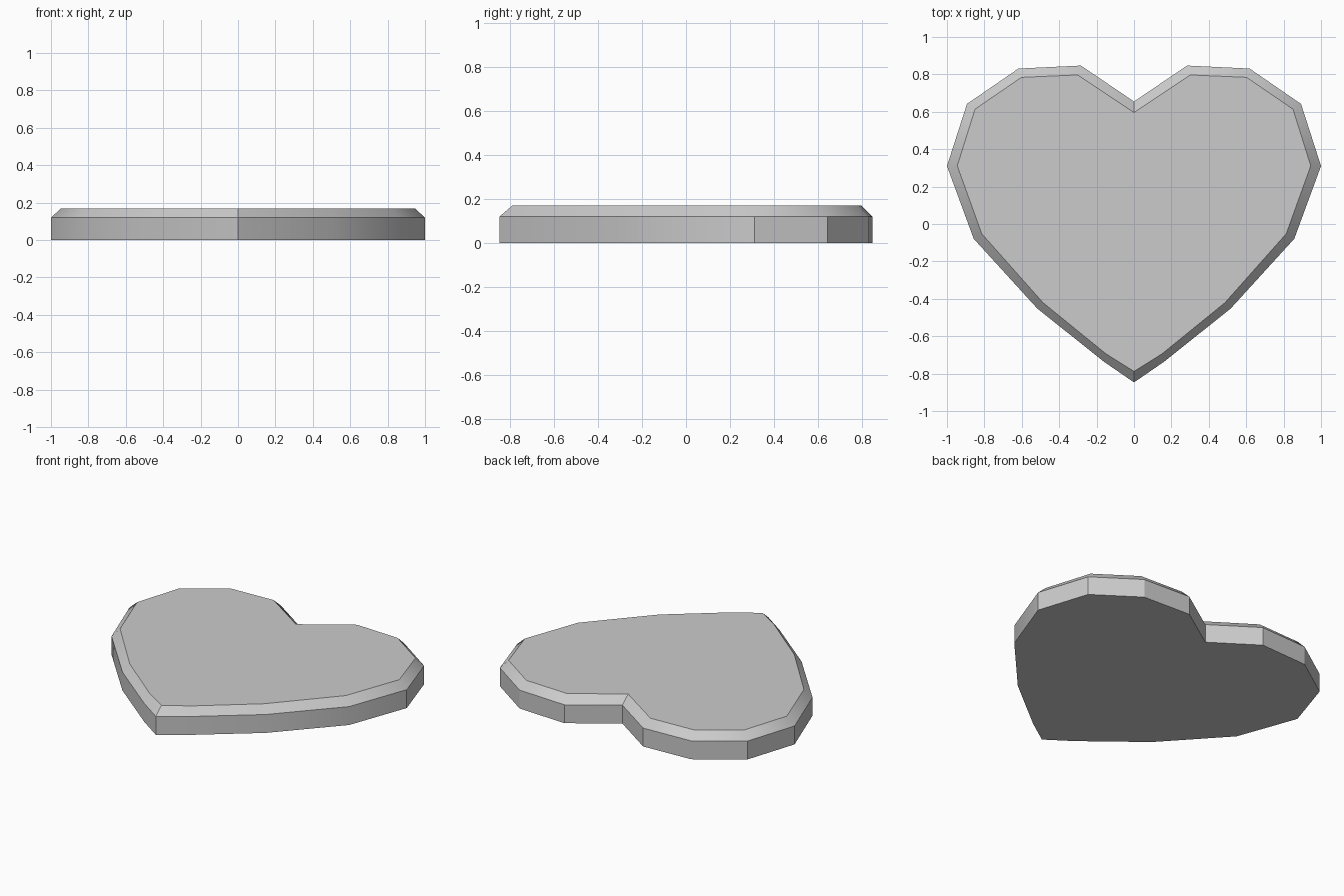
import bpy, bmesh, math

if "Cube" in bpy.data.objects:
    bpy.data.objects.remove(bpy.data.objects["Cube"])

# Right half of the heart, from the top notch to the bottom tip
OUTER = [(0, .655), (.284, .847), (.618, .831), (.893, .642), (1, .31),
         (.857, -.079), (.517, -.452), (.16, -.737), (0, -.847)]
INNER = [(0, .596), (.301, .797), (.602, .784), (.85, .614), (.945, .311),
         (.814, -.052), (.486, -.421), (.15, -.694), (0, -.788)]


def ring(bm, half, z):
    """Mirror a half outline into a closed ring of vertices."""
    outline = half + [(-x, y) for x, y in half[-2:0:-1]]
    return [bm.verts.new((x, y, z)) for x, y in outline]


# Heart plate: straight wall, then a chamfer up to the flat top
bm = bmesh.new()
rings = [ring(bm, OUTER, 0), ring(bm, OUTER, .12), ring(bm, INNER, .17)]
n = len(rings[0])
for low, high in zip(rings, rings[1:]):
    for i in range(n):
        j = (i + 1) % n
        bm.faces.new((low[i], low[j], high[j], high[i]))
bm.faces.new(rings[0])
bm.faces.new(rings[-1])
bmesh.ops.recalc_face_normals(bm, faces=bm.faces)
mesh = bpy.data.meshes.new("heart_plate")
bm.to_mesh(mesh)
bm.free()
heart = bpy.data.objects.new("heart_plate", mesh)
bpy.context.collection.objects.link(heart)

bpy.context.view_layer.objects.active = heart
heart.select_set(True)
bpy.ops.object.shade_smooth_by_angle(angle=math.radians(30))
